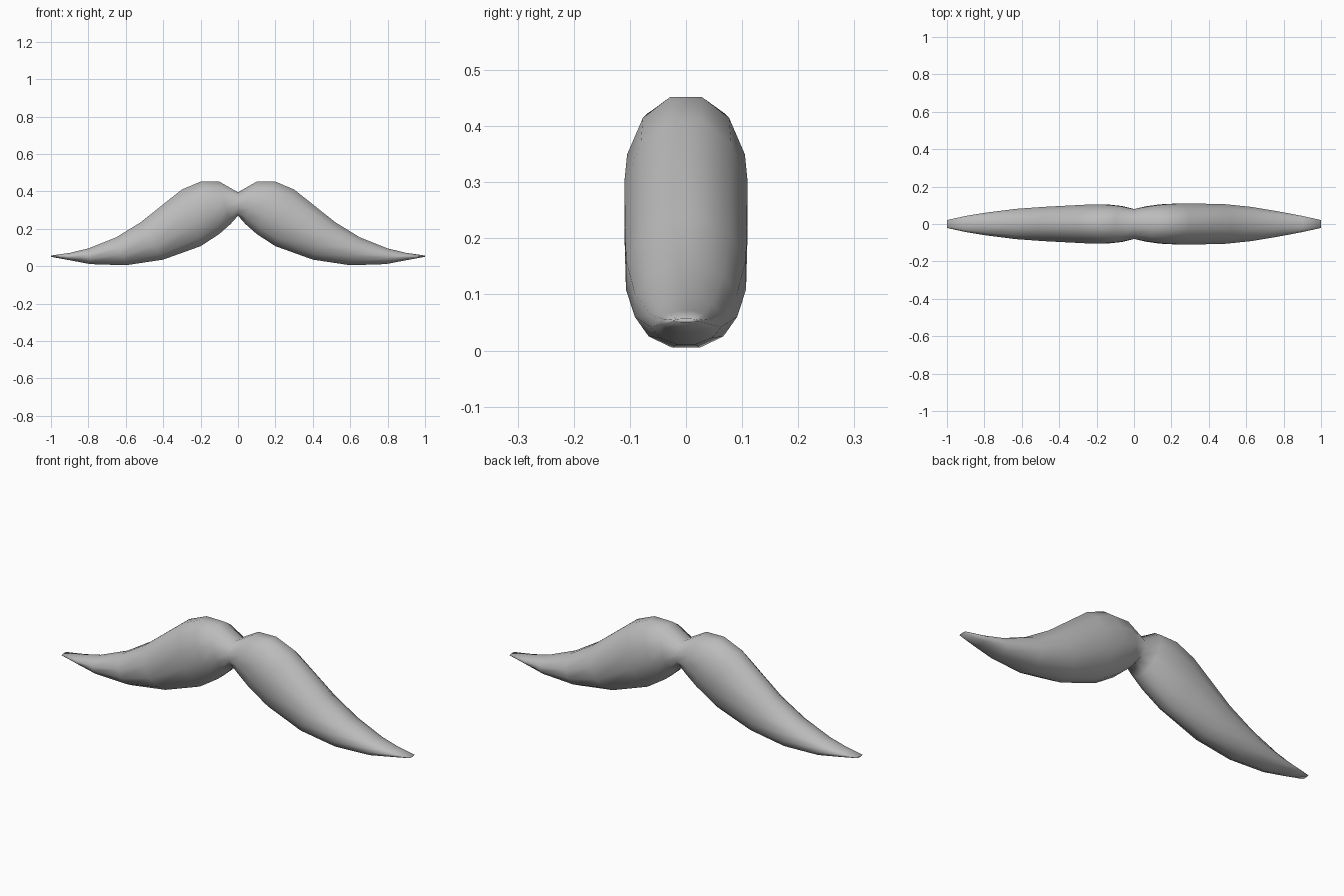
import bpy, bmesh, math

cube = bpy.data.objects.get("Cube")
if cube:
    bpy.data.objects.remove(cube, do_unlink=True)

grey = bpy.data.materials.new("plain grey")
grey.use_nodes = True
colour = (0.5, 0.5, 0.5, 1)
grey.diffuse_color = colour
grey.node_tree.nodes["Principled BSDF"].inputs["Base Color"].default_value = colour

# Slanted sections from centre to tip:
# upper x, upper z, lower x, lower z, half depth on -x side, half depth on +x side
SECTIONS = [
    (0.00, 0.395, 0.00, 0.270, 0.080, 0.080),
    (0.10, 0.452, 0.04, 0.225, 0.096, 0.094),
    (0.20, 0.452, 0.10, 0.172, 0.104, 0.105),
    (0.30, 0.410, 0.20, 0.107, 0.103, 0.110),
    (0.52, 0.235, 0.40, 0.035, 0.092, 0.107),
    (0.65, 0.155, 0.60, 0.005, 0.081, 0.091),
    (0.80, 0.095, 0.79, 0.011, 0.060, 0.063),
    (0.90, 0.071, 0.90, 0.032, 0.043, 0.043),
    (1.00, 0.057, 1.00, 0.050, 0.021, 0.021),
]
SIDES = 12


def add_ring(bm, section, side):
    ux, uz, lx, lz, depth_neg, depth_pos = section
    depth = depth_pos if side > 0 else depth_neg
    ring = []
    for i in range(SIDES):
        a = math.tau * (i + 0.5) / SIDES
        s = math.cos(a) / math.cos(math.pi / SIDES)
        y = depth * math.sin(a) / math.cos(math.pi / SIDES)
        x = (ux + lx + s * (ux - lx)) / 2
        z = (uz + lz + s * (uz - lz)) / 2
        ring.append(bm.verts.new((side * x, y, z)))
    return ring


# Moustache: one continuous loft from tip to tip
bm = bmesh.new()
rings = [add_ring(bm, s, -1) for s in reversed(SECTIONS)]
rings += [add_ring(bm, s, 1) for s in SECTIONS[1:]]
for a, b in zip(rings, rings[1:]):
    for i in range(SIDES):
        j = (i + 1) % SIDES
        bm.faces.new((a[i], a[j], b[j], b[i]))
bm.faces.new(rings[0])
bm.faces.new(rings[-1])
bmesh.ops.recalc_face_normals(bm, faces=bm.faces)
mesh = bpy.data.meshes.new("moustache")
bm.to_mesh(mesh)
bm.free()
mesh.materials.append(grey)
mesh.shade_smooth()
moustache = bpy.data.objects.new("moustache", mesh)
bpy.context.collection.objects.link(moustache)
